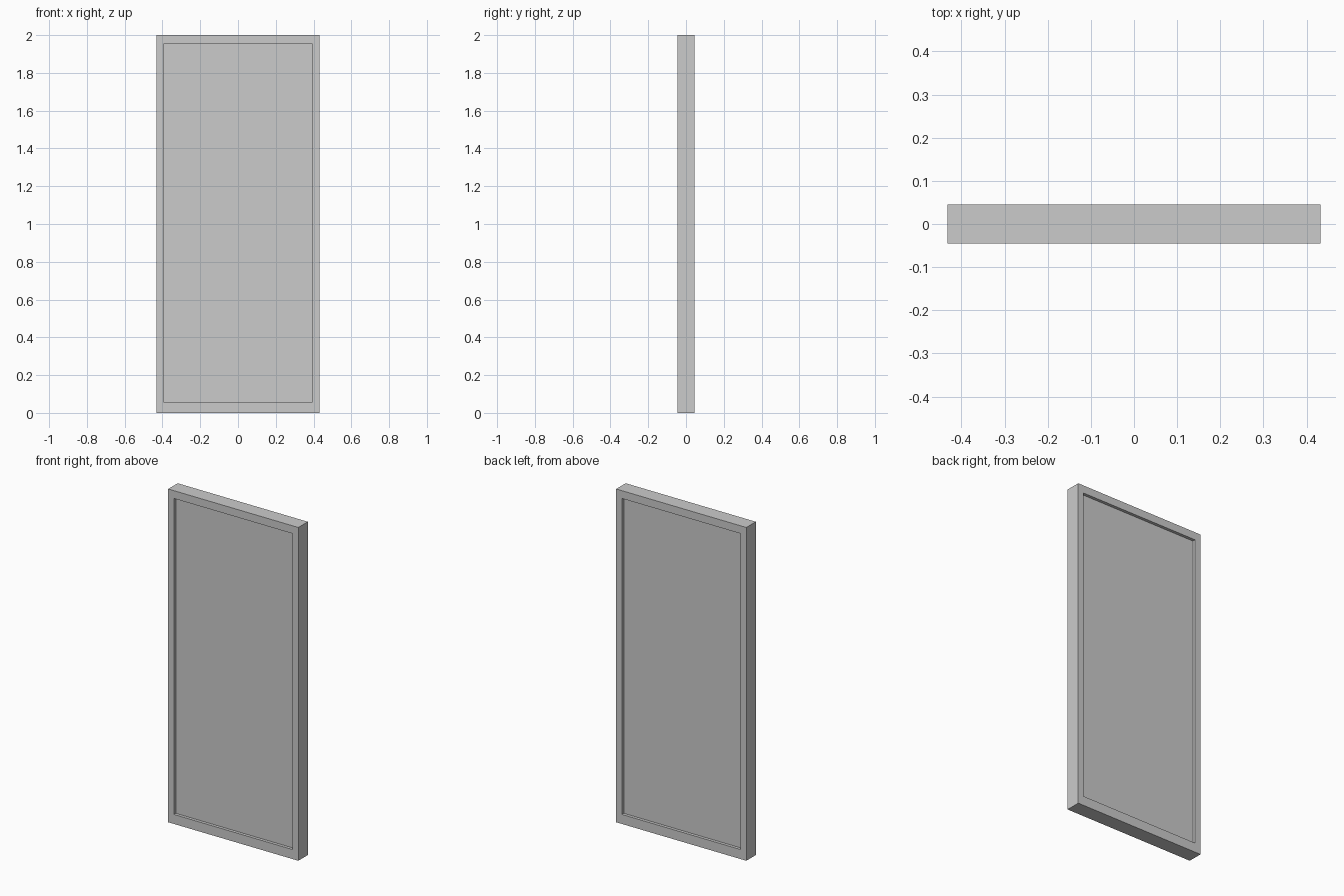
import bpy, bmesh
from mathutils import Vector

if "Cube" in bpy.data.objects:
    bpy.data.objects.remove(bpy.data.objects["Cube"])

W, D, H = 0.432, 0.045, 2.0          # half width, half depth, height
IN_W, IN_LO, IN_HI = 0.394, 0.057, 1.953   # recessed panel limits
PANEL_D = 0.027                      # half thickness of the panel

bm = bmesh.new()

# Solid slab
bmesh.ops.create_cube(bm, size=1.0)
for v in bm.verts:
    v.co = Vector((v.co.x * 2 * W, v.co.y * 2 * D, (v.co.z + 0.5) * H))


def fit(face, y):
    """Move a face's corners to the panel outline at depth y."""
    for v in face.verts:
        v.co = Vector((IN_W if v.co.x > 0 else -IN_W, y,
                       IN_HI if v.co.z > H / 2 else IN_LO))


# Border and sunken panel on front and back
bm.normal_update()
for face in [f for f in bm.faces if abs(f.normal.y) > 0.9]:
    side = 1 if face.normal.y > 0 else -1
    bmesh.ops.inset_individual(bm, faces=[face], thickness=0.03)
    fit(face, side * D)
    rim = bmesh.ops.extrude_discrete_faces(bm, faces=[face])["faces"][0]
    fit(rim, side * PANEL_D)

bmesh.ops.recalc_face_normals(bm, faces=bm.faces)
mesh = bpy.data.meshes.new("framed_door_panel")
bm.to_mesh(mesh)
bm.free()
bpy.context.collection.objects.link(bpy.data.objects.new("framed_door_panel", mesh))
